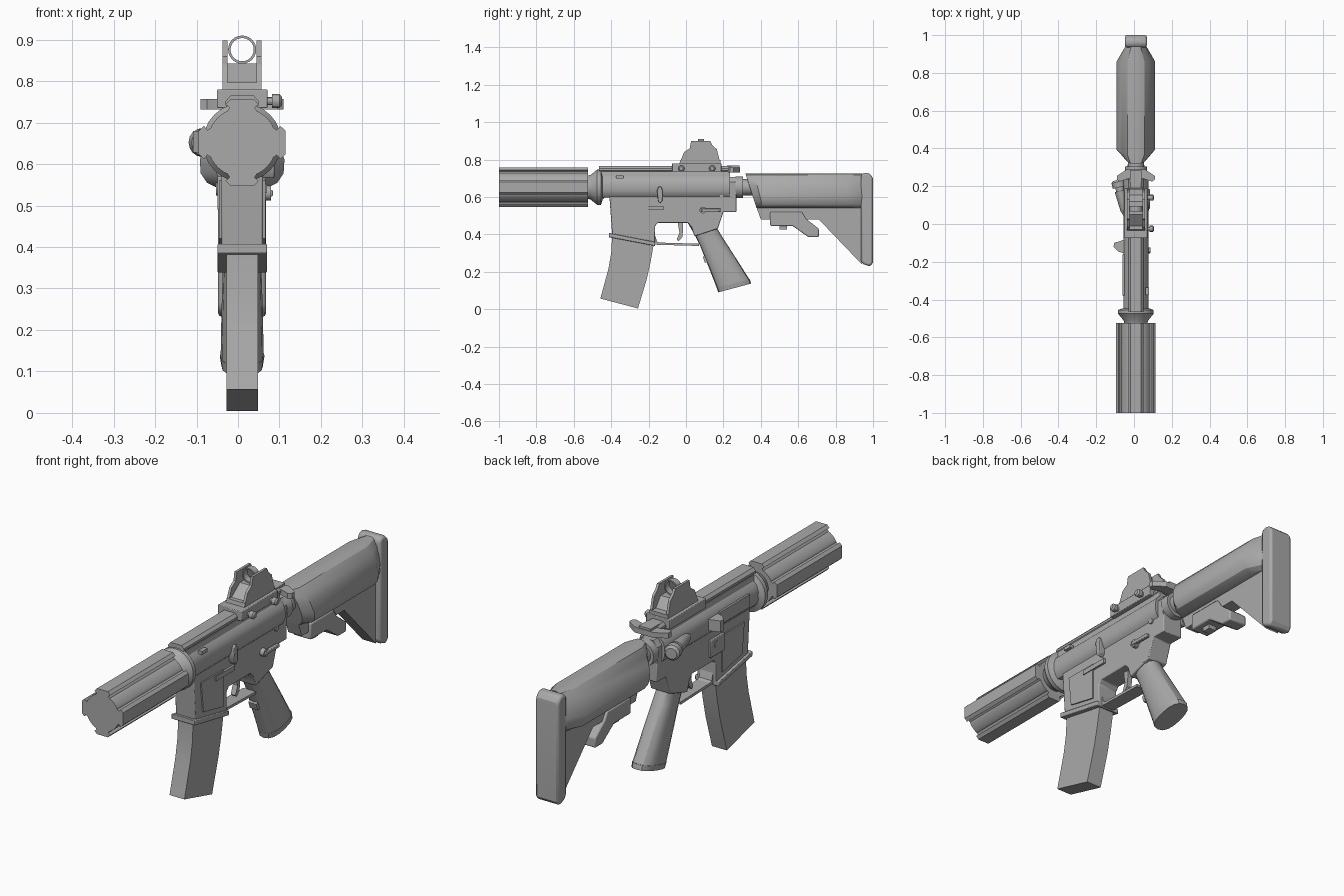
import bpy, bmesh, math
from mathutils import Vector

CX = 0.01          # centre plane of the body
BZ = 0.652         # bore axis height
grey = bpy.data.materials.new("mid_grey")
grey.diffuse_color = (0.40, 0.40, 0.40, 1)


def finish(name, bm, bevel=0, smooth=30):
    bmesh.ops.recalc_face_normals(bm, faces=bm.faces)
    me = bpy.data.meshes.new(name)
    bm.to_mesh(me)
    bm.free()
    me.materials.append(grey)
    ob = bpy.data.objects.new(name, me)
    bpy.context.collection.objects.link(ob)
    if bevel:
        m = ob.modifiers.new("edge", 'BEVEL')
        m.width, m.segments, m.limit_method = bevel, 2, 'ANGLE'
        m.angle_limit = math.radians(40)
    bpy.ops.object.select_all(action='DESELECT')
    bpy.context.view_layer.objects.active = ob
    ob.select_set(True)
    bpy.ops.object.shade_smooth_by_angle(angle=math.radians(smooth))
    return ob


def loft(name, rings, bevel=0, smooth=30):
    """Skin closed rings of equal length and cap both ends."""
    bm = bmesh.new()
    vs = [[bm.verts.new(p) for p in r] for r in rings]
    n = len(vs[0])
    for a, b in zip(vs, vs[1:]):
        for i in range(n):
            j = (i + 1) % n
            bm.faces.new((a[i], a[j], b[j], b[i]))
    bm.faces.new(vs[0])
    bm.faces.new(vs[-1])
    return finish(name, bm, bevel, smooth)


def plate(name, yz, x0, x1, bevel=0):
    """Side profile pulled across the width."""
    return loft(name, [[(x, y, z) for y, z in yz] for x in (x0, x1)], bevel)


def slab(name, yz, half, bevel=0):
    return plate(name, yz, CX - half, CX + half, bevel)


def box(name, x0, x1, y0, y1, z0, z1, bevel=0):
    return plate(name, [(y0, z0), (y1, z0), (y1, z1), (y0, z1)], x0, x1, bevel)


def along_y(name, half, sections):
    """Mirrored half profile (dx, z) swept along y; sections are (y, sx, shear)."""
    prof = half + [(-x, z) for x, z in reversed(half)]
    return loft(name, [[(CX + x * s, y + k * (0.725 - z), z) for x, z in prof]
                       for y, s, k in sections])


def turned(name, start, direction, steps, n=20):
    """Round part: steps are (distance along the axis, radius)."""
    d = Vector(direction).normalized()
    u = d.orthogonal().normalized()
    v = d.cross(u)
    ang = [2 * math.pi * i / n for i in range(n)]
    return loft(name, [[Vector(start) + d * t + (u * math.cos(a) + v * math.sin(a)) * r
                        for a in ang] for t, r in steps])


# Handguard: round tube with four rails
rail = [(0.075, -0.036), (0.084, -0.030), (0.092, -0.040), (0.105, -0.028)]
rail += [(r, -w) for r, w in reversed(rail)]
pts = []
for k in range(4):
    q = k * math.pi / 2
    c, s = math.cos(q), math.sin(q)
    pts += [(r * c - w * s, r * s + w * c) for r, w in rail]
    for i in range(7):
        a = q + math.radians(27 + 6 * i)
        pts.append((0.084 * math.cos(a), 0.084 * math.sin(a)))
loft("handguard", [[(CX + x, y, BZ + z) for x, z in pts] for y in (-1, -0.525)])

# Flared collar behind the handguard
turned("collar", (CX, -0.53, BZ), (0, 1, 0),
       [(0, 0.06), (0.02, 0.066), (0.055, 0.095), (0.075, 0.095), (0.085, 0.066), (0.1, 0.05)], 28)

# Upper receiver and its top rail
along_y("upper_receiver", [(0.038, 0.737), (0.042, 0.712), (0.058, 0.695), (0.066, 0.67),
                           (0.066, 0.635), (0.058, 0.612), (0.045, 0.598)],
        [(-0.46, 1, 0), (0.235, 1, 0)])
along_y("top_rail", [(0.028, 0.765), (0.04, 0.752), (0.04, 0.742), (0.028, 0.73)],
        [(-0.465, 1, 0), (0.24, 1, 0)])
box("receiver_stud", 0.06, 0.08, -0.375, -0.335, 0.698, 0.714)

# Lower receiver, magazine well and rear lug
slab("lower_receiver", [(-0.41, 0.61), (-0.395, 0.40), (-0.165, 0.35), (-0.165, 0.445), (-0.15, 0.462),
                        (0.01, 0.462), (0.03, 0.44), (0.045, 0.39), (0.17, 0.43), (0.20, 0.52),
                        (0.27, 0.52), (0.27, 0.61)], 0.05, 0.004)
along_y("receiver_end_plate", [(0.03, 0.708), (0.052, 0.68), (0.052, 0.62), (0.04, 0.54), (0.025, 0.522)],
        [(0.20, 1, 0), (0.268, 1, 0)])
slab("magwell_flare", [(-0.413, 0.408), (-0.413, 0.385), (-0.165, 0.338), (-0.165, 0.36)], 0.06, 0.003)
for sx in (-1, 1):
    x = CX + sx * 0.052
    plate("magwell_panel", [(-0.36, 0.56), (-0.345, 0.42), (-0.20, 0.39), (-0.20, 0.56)], x - 0.004, x + 0.004)

# Curved magazine
slab("magazine", [(-0.395, 0.39), (-0.40, 0.30), (-0.415, 0.215), (-0.458, 0.057),
                  (-0.257, 0.004), (-0.21, 0.16), (-0.19, 0.25), (-0.172, 0.35)], 0.038)

# Trigger guard and trigger
slab("trigger_guard", [(-0.17, 0.357), (-0.17, 0.345), (0.07, 0.338), (0.07, 0.35)], 0.032)
slab("trigger_guard_corner", [(-0.167, 0.40), (-0.167, 0.35), (-0.13, 0.35), (-0.155, 0.362)], 0.032)
slab("trigger", [(-0.045, 0.47), (-0.035, 0.41), (-0.05, 0.372), (-0.04, 0.363), (-0.02, 0.385),
                 (-0.015, 0.43), (-0.015, 0.47)], 0.012)


# Pistol grip: oval sections from front edge to back edge
def oval(front, back, half, n=16):
    f, b = Vector((CX, *front)), Vector((CX, *back))
    mid, arm = (f + b) / 2, (b - f) / 2
    ring = []
    for i in range(n):
        a = 2 * math.pi * i / n
        c, s = math.cos(a), math.sin(a)
        ring.append(mid + arm * math.copysign(abs(c) ** 0.8, c) +
                    Vector((half * math.copysign(abs(s) ** 0.8, s), 0, 0)))
    return ring


loft("grip", [oval((0.01, 0.46), (0.19, 0.50), 0.046), oval((0.045, 0.40), (0.165, 0.435), 0.044),
              oval((0.075, 0.34), (0.195, 0.385), 0.046), oval((0.125, 0.215), (0.272, 0.265), 0.05),
              oval((0.168, 0.105), (0.345, 0.15), 0.052)])
loft("grip_foot", [oval((0.164, 0.115), (0.342, 0.16), 0.054), oval((0.172, 0.09), (0.348, 0.137), 0.05)])
plate("grip_notch", [(0.09, 0.28), (0.10, 0.25), (0.125, 0.25), (0.11, 0.29)], CX - 0.02, CX + 0.02)

# Buffer tube with lock rings
turned("buffer_tube", (CX, 0.22, BZ), (0, 1, 0),
       [(0, 0.045), (0.045, 0.045), (0.045, 0.058), (0.085, 0.058), (0.085, 0.043), (0.18, 0.043)], 24)

# Shoulder stock
along_y("stock_body", [(0.02, 0.725), (0.045, 0.718), (0.072, 0.69), (0.09, 0.655), (0.102, 0.61),
                       (0.1, 0.578), (0.085, 0.555), (0.055, 0.54)],
        [(0.318, 0.62, 0.32), (0.365, 1, 0.25), (0.86, 1, 0), (0.94, 0.55, 0)])
slab("stock_web", [(0.375, 0.55), (0.40, 0.48), (0.71, 0.48), (0.94, 0.24), (0.94, 0.55)], 0.034)
slab("stock_lever", [(0.45, 0.52), (0.45, 0.445), (0.57, 0.445), (0.655, 0.385), (0.71, 0.385),
                     (0.71, 0.43), (0.64, 0.485), (0.62, 0.52)], 0.045, 0.006)
slab("lever_pin", [(0.50, 0.45), (0.50, 0.425), (0.54, 0.425), (0.54, 0.45)], 0.02)
slab("butt_plate", [(0.935, 0.715), (0.95, 0.73), (0.98, 0.728), (0.998, 0.705), (1.0, 0.69),
                    (1.0, 0.25), (0.985, 0.228), (0.95, 0.24), (0.935, 0.255)], 0.058, 0.013)

# Charging handle across the rear
loft("charging_handle", [[(CX + x, y, z) for x, y in
                          [(-0.1, 0.235), (-0.085, 0.225), (-0.04, 0.24), (0.04, 0.24), (0.085, 0.225),
                           (0.1, 0.235), (0.1, 0.255), (0.05, 0.288), (-0.05, 0.288), (-0.1, 0.255)]]
                         for z in (0.732, 0.757)])
box("handle_latch", CX - 0.03, CX + 0.03, 0.22, 0.285, 0.755, 0.767)

# Optic: clamp base, hood walls, centre block, ring
slab("sight_base", [(-0.075, 0.735), (0.19, 0.735), (0.19, 0.78), (-0.075, 0.78)], 0.061, 0.003)
slab("sight_deck", [(-0.035, 0.775), (0.185, 0.775), (0.185, 0.797), (-0.03, 0.797)], 0.047)
hood = [(-0.035, 0.78), (-0.01, 0.84), (0.02, 0.86), (0.027, 0.898), (0.13, 0.898), (0.14, 0.878),
        (0.165, 0.855), (0.185, 0.775)]
for sx in (-1, 1):
    x = CX + sx * 0.041
    plate("sight_wall", hood, x - 0.006, x + 0.006)
slab("sight_block", [(-0.02, 0.79), (0.05, 0.842), (0.12, 0.842), (0.16, 0.79)], 0.037)
bm = bmesh.new()
ring = []
for y, r in ((0.065, 0.034), (0.095, 0.034), (0.095, 0.028), (0.065, 0.028)):
    ring.append([bm.verts.new((CX + r * math.cos(i * math.pi / 12), y, 0.876 + r * math.sin(i * math.pi / 12)))
                 for i in range(24)])
for k in range(4):
    a, b = ring[k], ring[(k + 1) % 4]
    for i in range(24):
        bm.faces.new((a[i], a[(i + 1) % 24], b[(i + 1) % 24], b[i]))
finish("sight_ring", bm)
for y in (-0.025, 0.14):
    turned("sight_bolt", (0.06, y, 0.752), (1, 0, 0), [(0, 0.01), (0.022, 0.01), (0.022, 0.017), (0.04, 0.017), (0.046, 0.01)], 12)

# Controls on the right side
turned("selector_hub", (0.055, 0.09, 0.53), (1, 0, 0), [(0, 0.018), (0.025, 0.018)], 14)
box("selector_lever", 0.068, 0.084, 0.08, 0.185, 0.522, 0.538, 0.003)
plate("bolt_catch", [(-0.155, 0.635), (-0.148, 0.655), (-0.132, 0.655), (-0.125, 0.635), (-0.125, 0.58),
                     (-0.14, 0.565), (-0.15, 0.58)], 0.055, 0.088, 0.003)
box("catch_bar", 0.055, 0.07, -0.26, -0.12, 0.53, 0.552)
turned("rear_pin", (0.055, 0.19, 0.60), (1, 0, 0), [(0, 0.012), (0.012, 0.012)], 12)

# Left side: slanted assist, deflector, port cover, button
turned("forward_assist", (-0.035, 0.03, BZ), (-0.26, 1, 0),
       [(0, 0.012), (0.05, 0.026), (0.15, 0.03), (0.15, 0.022), (0.17, 0.022), (0.17, 0.035), (0.20, 0.035), (0.21, 0.025)], 16)
loft("deflector", [[(x, y, z) for x, y in [(-0.04, -0.16), (-0.085, -0.145), (-0.108, -0.12),
                                          (-0.105, -0.1), (-0.04, -0.08)]] for z in (0.628, 0.68)])
box("port_cover", -0.061, -0.05, -0.38, -0.16, 0.625, 0.685, 0.002)
turned("release_button", (-0.035, -0.15, 0.54), (-1, 0, 0), [(0, 0.016), (0.018, 0.016)], 12)
box("release_fence", -0.05, -0.035, -0.21, -0.11, 0.49, 0.57, 0.003)
